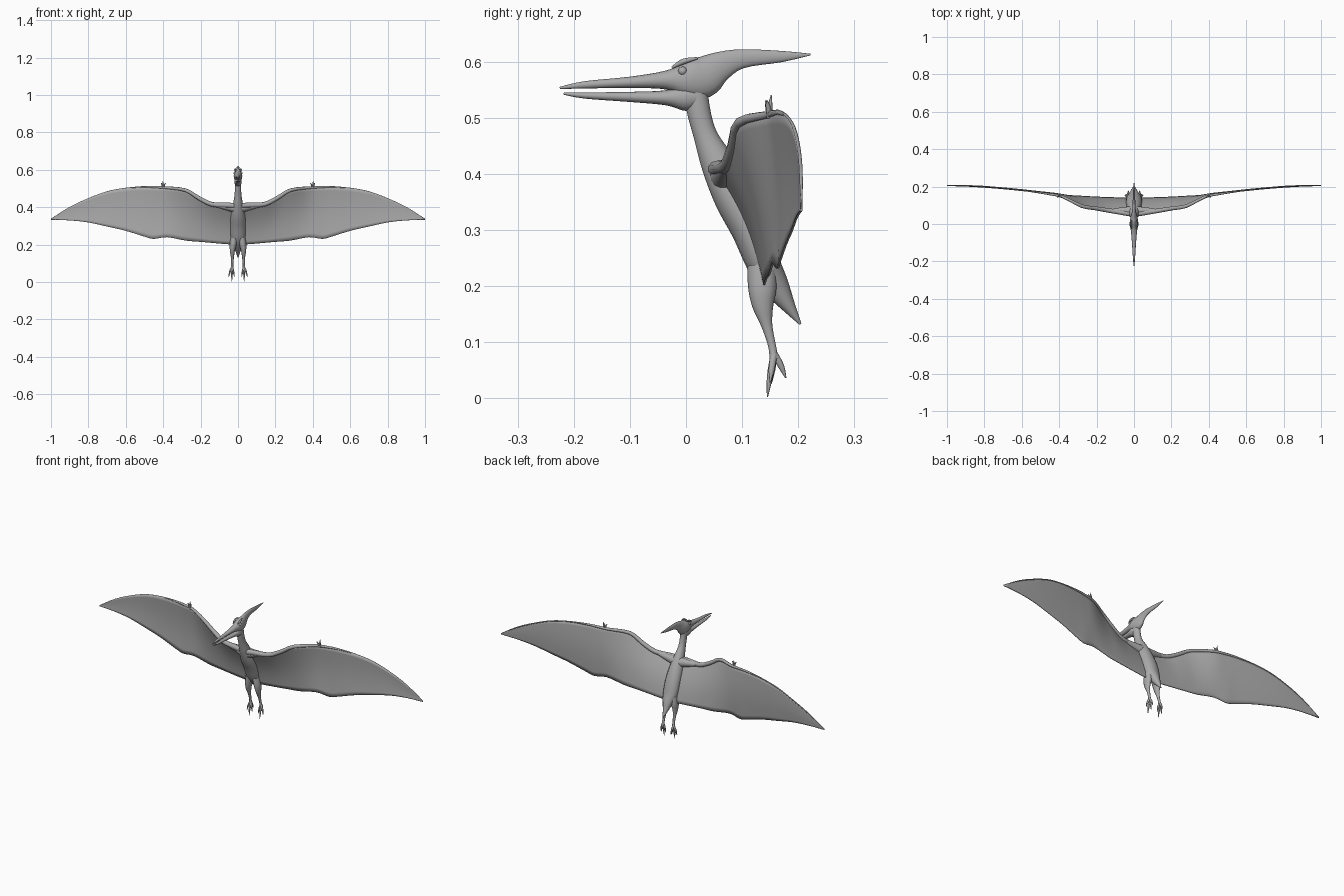
import bpy, bmesh, math
from mathutils import Vector

cube = bpy.data.objects.get("Cube")
if cube:
    bpy.data.objects.remove(cube)

grey = bpy.data.materials.new("slate grey skin")
grey.use_nodes = True
COLOUR = (0.4, 0.4, 0.4, 1)
grey.diffuse_color = COLOUR
grey.node_tree.nodes["Principled BSDF"].inputs["Base Color"].default_value = COLOUR


def spline(rows, steps):
    """Catmull-Rom interpolation through rows of numbers."""
    out = []
    for i in range(len(rows) - 1):
        quad = [rows[max(i - 1, 0)], rows[i], rows[i + 1], rows[min(i + 2, len(rows) - 1)]]
        for k in range(steps):
            t = k / steps
            out.append([0.5 * (2 * b + (c - a) * t + (2 * a - 5 * b + 4 * c - d) * t * t
                               + (3 * b - a - 3 * c + d) * t ** 3) for a, b, c, d in zip(*quad)])
    return out + [list(rows[-1])]


def finish(name, bm, mirror=False, angle=60):
    bmesh.ops.recalc_face_normals(bm, faces=bm.faces)
    mesh = bpy.data.meshes.new(name)
    bm.to_mesh(mesh)
    bm.free()
    mesh.materials.append(grey)
    ob = bpy.data.objects.new(name, mesh)
    bpy.context.collection.objects.link(ob)
    bpy.ops.object.select_all(action='DESELECT')
    ob.select_set(True)
    bpy.context.view_layer.objects.active = ob
    bpy.ops.object.shade_smooth_by_angle(angle=math.radians(angle))
    if mirror:
        ob.modifiers.new("Mirror", 'MIRROR').use_mirror_merge = False
    return ob


def loft(name, rows, mirror=False, side=(1, 0, 0), sides=16, steps=4):
    """Tube through rows of x, y, z, depth radius, width radius."""
    rows = spline(rows, steps)
    pts = [Vector(r[:3]) for r in rows]
    bm = bmesh.new()
    rings = []
    for i, (p, r) in enumerate(zip(pts, rows)):
        tangent = (pts[min(i + 1, len(pts) - 1)] - pts[max(i - 1, 0)]).normalized()
        depth = tangent.cross(Vector(side)).normalized()
        width = depth.cross(tangent)
        rings.append([bm.verts.new(p + depth * math.cos(a) * max(r[3], 0.0005)
                                   + width * math.sin(a) * max(r[4], 0.0005))
                      for a in (2 * math.pi * k / sides for k in range(sides))])
    for a, b in zip(rings, rings[1:]):
        for k in range(sides):
            bm.faces.new((a[k - 1], a[k], b[k], b[k - 1]))
    bm.faces.new(rings[0])
    bm.faces.new(rings[-1])
    return finish(name, bm, mirror)


def profile_loft(name, rows):
    """Loft along y from rows of y, top, bottom, half width."""
    return loft(name, [(0, y, (t + b) / 2, (t - b) / 2, w) for y, t, b, w in rows])


# Head: upper beak, skull and crest in one sweep, then the lower jaw
profile_loft("skull_and_crest", [
    (-.225, .555, .551, .002), (-.18, .565, .552, .006), (-.1, .573, .553, .011),
    (-.035, .584, .55, .017), (0, .6, .535, .023), (.03, .61, .535, .02),
    (.06, .618, .564, .012), (.1, .622, .588, .008), (.17, .619, .599, .005),
    (.222, .614, .611, .001)])
profile_loft("lower_jaw", [
    (-.218, .545, .541, .002), (-.18, .545, .534, .006), (-.1, .546, .528, .01),
    (-.035, .549, .522, .016), (0, .56, .512, .02), (.03, .55, .522, .014)])

# Brow ridges and eyes
loft("brow", [(.013, -.025, .589, .002, .002), (.016, -.005, .6, .005, .005),
              (.012, .02, .606, .002, .002)], mirror=True)
bm = bmesh.new()
bmesh.ops.create_uvsphere(bm, u_segments=12, v_segments=8, radius=.008)
bmesh.ops.translate(bm, verts=bm.verts, vec=(.016, -.006, .583))
finish("eye", bm, mirror=True)

# Neck, torso and tail
loft("neck_torso_tail", [
    (0, .018, .565, .02, .016), (0, .021, .52, .021, .017), (0, .034, .47, .021, .018),
    (0, .056, .42, .03, .026), (0, .085, .36, .036, .038), (0, .115, .3, .034, .042),
    (0, .138, .24, .03, .04), (0, .16, .2, .024, .026), (0, .182, .165, .013, .014),
    (0, .204, .132, .002, .002)])

# Wing outline: x, leading y, leading z, trailing y, trailing z
outline = spline([
    (0, .045, .415, .14, .2), (.06, .055, .418, .14, .203), (.14, .068, .422, .142, .21),
    (.21, .08, .455, .145, .216), (.28, .092, .496, .149, .222), (.38, .142, .508, .155, .24),
    (.45, .157, .511, .163, .231), (.5, .165, .511, .167, .243), (.6, .179, .503, .178, .274),
    (.7, .191, .484, .188, .297), (.8, .2, .447, .196, .319), (.9, .204, .4, .202, .33),
    (1, .206, .338, .205, .333)], 3)

# Wing membrane, slightly billowed to the back
bm = bmesh.new()
ROWS = 12
columns = []
for x, ly, lz, ty, tz in outline:
    column = []
    for k in range(ROWS + 1):
        v = k / ROWS
        billow = .014 * math.sin(math.pi * v) * (1 - x)
        column.append(bm.verts.new((x, ly + (ty - ly) * v + billow, lz + (tz - lz) * v)))
    columns.append(column)
for a, b in zip(columns, columns[1:]):
    for k in range(ROWS):
        bm.faces.new((a[k], a[k + 1], b[k + 1], b[k]))
wing = finish("wing_membrane", bm, mirror=True)
skin = wing.modifiers.new("Thickness", 'SOLIDIFY')
skin.thickness, skin.offset = .004, 0

# Arm and long wing finger along the leading edge
arm = []
for x, ly, lz, ty, tz in outline[::3]:
    r = .003 + .012 * max(0, 1 - x / .6) if x < 1 else .001
    arm.append((x, ly + r * .4, lz - r * .5, r, r))
loft("wing_arm", arm, mirror=True, side=(0, 1, 0), sides=10, steps=3)

# Shoulder blending the arm into the chest
loft("shoulder", [(0, .068, .395, .03, .03), (.04, .07, .4, .022, .022),
                  (.11, .072, .41, .011, .011)], mirror=True, side=(0, 1, 0))

# Small clawed fingers at the wrist
for i, (dx, dy, tip) in enumerate([(-.014, -.003, .53), (.002, .002, .54), (.012, -.002, .531)]):
    loft(f"wing_claw_{i + 1}", [(.4, .149, .5, .005, .005), (.4 + dx * .5, .148 + dy, .521, .004, .004),
                                (.4 + dx, .148 + dy * 2, tip, .001, .001)], mirror=True, sides=8)

# Legs
loft("leg", [
    (.02, .135, .235, .026, .02), (.027, .136, .195, .025, .018), (.03, .137, .165, .019, .013),
    (.03, .144, .13, .01, .008), (.031, .153, .095, .007, .006), (.032, .157, .07, .008, .008)],
    mirror=True, sides=12)

# Toes: three forward, one back
toes = [(.05, .15, .028), (.033, .145, .002), (.019, .152, .026), (.03, .178, .036)]
for i, (x, y, z) in enumerate(toes):
    middle = (.032 + (x - .032) * .65, .157 + (y - .157) * .6, .078 + (z - .078) * .5)
    loft(f"toe_{i + 1}", [(.032, .157, .08, .006, .006), (*middle, .0055, .0045),
                          (x, y, z, .001, .001)], mirror=True, sides=8)
